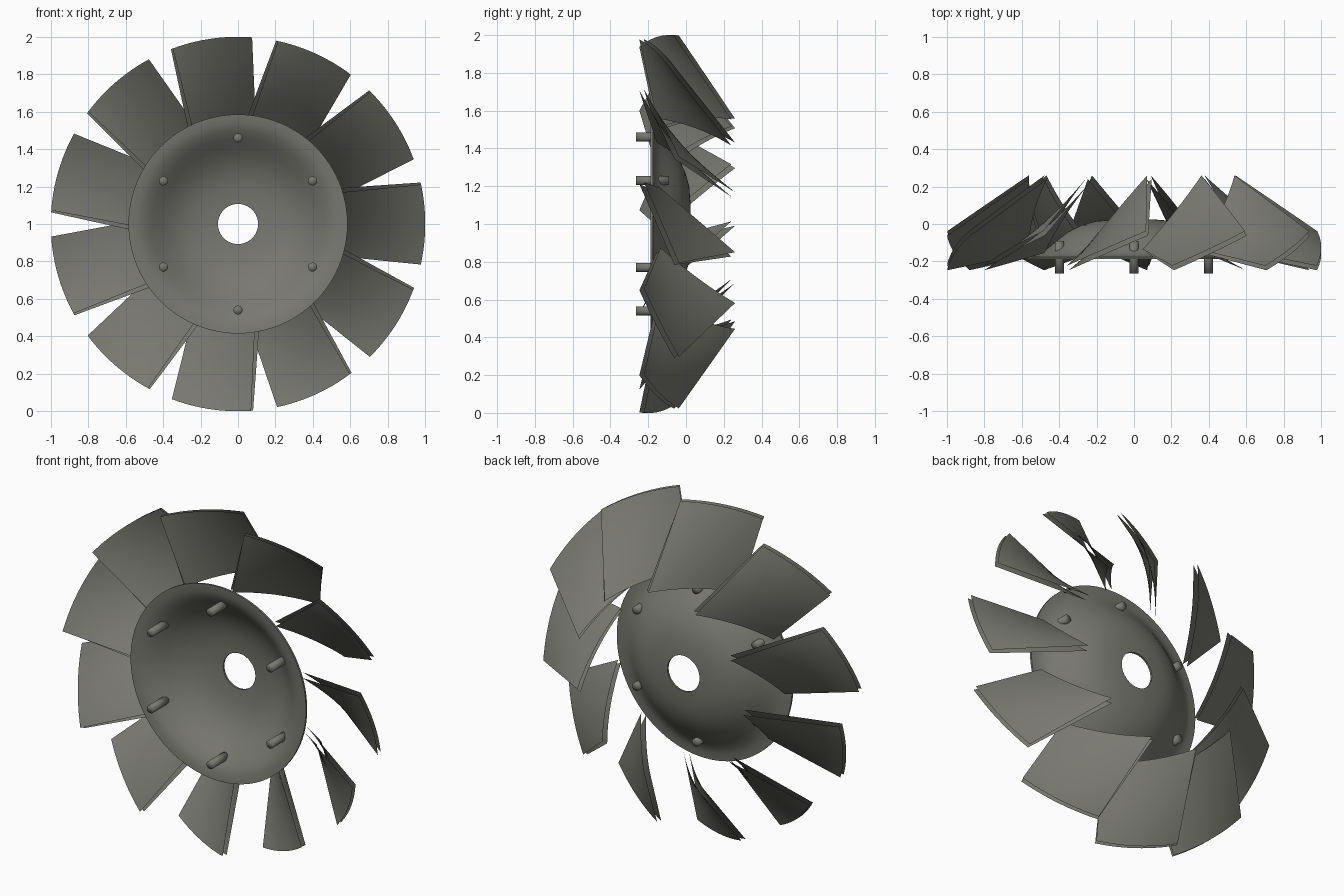
import bpy, bmesh, math
from mathutils import Vector

if "Cube" in bpy.data.objects:
    bpy.data.objects.remove(bpy.data.objects["Cube"])

CENTER_Z = 1.0

# Dark warm grey metal
metal = bpy.data.materials.new("dark_metal")
metal.diffuse_color = (.19, .19, .165, 1)
metal.use_nodes = True
metal.node_tree.nodes["Principled BSDF"].inputs["Base Color"].default_value = metal.diffuse_color


def make_object(name, bm, angle=35):
    mesh = bpy.data.meshes.new(name)
    bm.to_mesh(mesh)
    bm.free()
    mesh.materials.append(metal)
    obj = bpy.data.objects.new(name, mesh)
    bpy.context.collection.objects.link(obj)
    bpy.ops.object.select_all(action='DESELECT')
    obj.select_set(True)
    bpy.context.view_layer.objects.active = obj
    bpy.ops.object.shade_smooth_by_angle(angle=math.radians(angle))
    return obj


def polar(r, a, y):
    return Vector((r * math.cos(a), y, CENTER_Z + r * math.sin(a)))


def lerp(a, b, t):
    return a + (b - a) * t


# Dished hub: a thin closed profile spun around the y axis
front = [(.107, .012), (.2, .005), (.28, -.018), (.35, -.052), (.41, -.098),
         (.46, -.14), (.5, -.168), (.54, -.184), (.585, -.188)]
back = [(r, y + .012) for r, y in reversed(front)]
profile = front + back
bm = bmesh.new()
SEG = 96
rings = [[bm.verts.new(polar(r, 2 * math.pi * i / SEG, y)) for r, y in profile]
         for i in range(SEG)]
for i in range(SEG):
    a, b = rings[i], rings[(i + 1) % SEG]
    for j in range(len(profile)):
        k = (j + 1) % len(profile)
        bm.faces.new((a[j], a[k], b[k], b[j]))
bmesh.ops.recalc_face_normals(bm, faces=bm.faces)
make_object("hub_dish", bm)

# Mounting pins through the hub, with softly shaded ends
for n in range(6):
    bm = bmesh.new()
    bmesh.ops.create_cone(bm, cap_ends=True, cap_tris=True, segments=24,
                          radius1=.024, radius2=.024, depth=.175)
    p = polar(.46, math.radians(90 + 60 * n), -.178)
    for v in bm.verts:
        x, y, z = v.co
        v.co = Vector((x, z, y)) + p
    bmesh.ops.recalc_face_normals(bm, faces=bm.faces)
    make_object(f"mounting_pin_{n + 1}", bm, 100)

# Twisted blades: two open sheets trimmed between an inner and outer cylinder
NR, NC = 10, 14
INNER = dict(r=.562, cw=(-16.6, .25), ccw=(18.6, -.145), thick=.03)
OUTER = dict(r=1.0, cw=(-12.2, -.05), ccw=(12.5, -.235), thick=.026)


def blade_row(u):
    """Both ends of the chord at radial position u, as (tangent, y) offsets."""
    r = lerp(INNER["r"], OUTER["r"], u)
    pts = []
    for key in ("cw", "ccw"):
        ends = []
        for s in (INNER, OUTER):
            a = math.radians(s[key][0])
            ends.append(Vector((s["r"] * math.sin(a), s[key][1])))
        pts.append(ends[0].lerp(ends[1], u))
    return r, pts[0], pts[1], lerp(INNER["thick"], OUTER["thick"], u)


def make_blade(n):
    base = 2 * math.pi * n / 11
    bm = bmesh.new()
    for sign in (-.5, .5):
        grid = []
        for i in range(NR + 1):
            r, cw, ccw, th = blade_row(i / NR)
            chord = (ccw - cw).normalized()
            off = Vector((-chord.y, chord.x)) * th * sign
            row = []
            for j in range(NC + 1):
                t, y = cw.lerp(ccw, j / NC) + off
                row.append(bm.verts.new(polar(r, base + math.asin(t / r), y)))
            grid.append(row)
        for i in range(NR):
            for j in range(NC):
                f = bm.faces.new((grid[i][j], grid[i + 1][j],
                                  grid[i + 1][j + 1], grid[i][j + 1]))
                f.normal_update()
                if f.normal.y * sign < 0:   # each sheet faces outwards
                    f.normal_flip()
    make_object(f"blade_{n + 1}", bm)


for n in range(11):
    make_blade(n)
